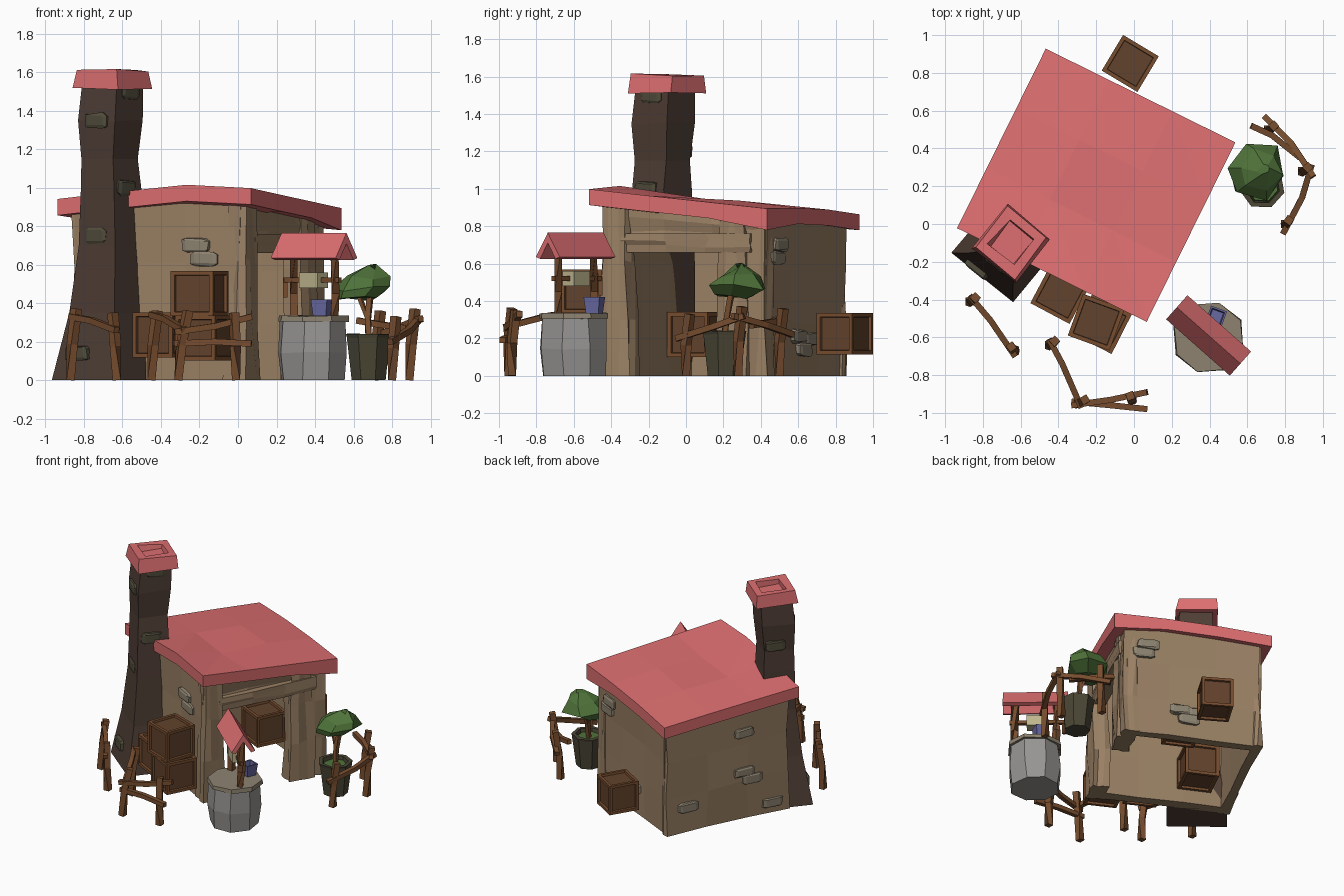
import bpy, bmesh, math, random
from mathutils import Vector, Matrix

if "Cube" in bpy.data.objects:
    bpy.data.objects.remove(bpy.data.objects["Cube"])

random.seed(4)
rnd = lambda a: random.uniform(-a, a)


def mat(name, r, g, b):
    m = bpy.data.materials.new(name)
    m.diffuse_color = [(c / 255) ** 2.2 for c in (r, g, b)] + [1]
    m.use_nodes = True
    m.node_tree.nodes["Principled BSDF"].inputs["Base Color"].default_value = m.diffuse_color
    return m


ROOF = mat("red_roof", 220, 110, 112)
WALL = mat("plaster", 152, 127, 100)
CHIM = mat("dark_brick", 80, 64, 56)
WOOD = mat("wood", 118, 78, 50)
PANEL = mat("dark_wood", 98, 68, 48)
STONE = mat("wall_stone", 140, 130, 112)
MOSS = mat("chimney_stone", 82, 78, 62)
GREY = mat("well_stone", 150, 148, 146)
LEAF = mat("leaf", 80, 114, 60)
POT = mat("pot", 76, 72, 56)
BLUE = mat("bucket", 104, 104, 160)
ROPE = mat("rope", 190, 180, 140)

# The house is turned about z; local x points out of the doorway
HOUSE = Matrix.Translation((-0.2, 0.205, 0)) @ Matrix.Rotation(math.radians(-26.3), 4, 'Z')


def finish(name, bm, material, matrix=None):
    if matrix:
        bm.transform(matrix)
    bmesh.ops.recalc_face_normals(bm, faces=bm.faces)
    me = bpy.data.meshes.new(name)
    bm.to_mesh(me)
    bm.free()
    me.materials.append(material)
    ob = bpy.data.objects.new(name, me)
    bpy.context.collection.objects.link(ob)
    return ob


def skin(bm, rings):
    rings = [[bm.verts.new(p) for p in r] for r in rings]
    n = len(rings[0])
    for a, b in zip(rings, rings[1:]):
        for i in range(n):
            bm.faces.new((a[i], a[(i + 1) % n], b[(i + 1) % n], b[i]))
    bm.faces.new(rings[0])
    bm.faces.new(rings[-1])


def lathe(name, rings, n, rot, material, jitter=0.0):
    """rings: (centre x, centre y, z, half width a, half width b)"""
    bm, out, R = bmesh.new(), [], Matrix.Rotation(math.radians(rot), 3, 'Z')
    k = 1 / math.cos(math.pi / n)
    for cx, cy, z, a, b in rings:
        ring = []
        for i in range(n):
            t = math.tau * (i + .5) / n
            p = R @ Vector((a * k * math.cos(t), b * k * math.sin(t), 0))
            ring.append(p + Vector((cx + rnd(jitter), cy + rnd(jitter), z + (rnd(jitter) if z > 0 else 0))))
        out.append(ring)
    skin(bm, out)
    return finish(name, bm, material)


def bar(name, pts, w, material=WOOD):
    """Square stick along a few points"""
    pts = [Vector(p) for p in pts]
    bm, rings = bmesh.new(), []
    for i, p in enumerate(pts):
        d = pts[min(i + 1, len(pts) - 1)] - pts[max(i - 1, 0)]
        q = d.to_track_quat('Z', 'Y')
        rings.append([p + q @ Vector((x * w / 2, y * w / 2, 0))
                      for x, y in ((-1, -1), (1, -1), (1, 1), (-1, 1))])
    skin(bm, rings)
    return finish(name, bm, material)


def roof_h(u, v):
    a, b = u / .56, v / .53
    f = lambda s, t: (1 + s * a) * (1 + t * b) / 4
    return .945 * f(-1, -1) + 1.0 * f(1, -1) + .89 * f(1, 1) + .865 * f(-1, 1) + .015 * (1 - a * a)


def wall(name, u0, u1, v0, v1, z0=0, z1=None, flare=0.0, jit=.012):
    bm = bmesh.new()
    bmesh.ops.create_cube(bm, size=1)
    bmesh.ops.subdivide_edges(bm, edges=bm.edges, cuts=2, use_grid_fill=True)
    for p in bm.verts:
        x, y, t = p.co + Vector((.5, .5, .5))
        u, v = u0 + x * (u1 - u0), v0 + y * (v1 - v0)
        s = 1 + flare * (1 - t)
        u, v = u + (s - 1) * (u - (u0 + u1) / 2), v + (s - 1) * (v - (v0 + v1) / 2)
        top = roof_h(u, v) - .06 if z1 is None else z1
        p.co = (u + rnd(jit), v + rnd(jit), z0 + t * (top - z0) + (rnd(jit) if 0 < t < 1 else 0))
    finish(name, bm, WALL, HOUSE)


# Walls: three solid sides, and a doorway side of pillars and a lintel
wall("left_wall", -.5, -.43, -.48, .48)
wall("front_wall", -.48, .48, -.48, -.41)
wall("back_wall", -.48, .46, .41, .48)
wall("doorway_pillar_left", .40, .50, -.48, -.34, flare=.25)
wall("doorway_pillar_right", .40, .49, .22, .36, flare=.4)
wall("doorway_corner_pillar", .38, .48, .36, .48, flare=.1)
wall("doorway_header", .40, .47, -.42, .44, z0=.70)
wall("lintel", .41, .50, -.36, .40, .66, .76)

# Roof slab, with a dent near the front corner
bm = bmesh.new()
bmesh.ops.create_grid(bm, x_segments=3, y_segments=3, size=1)
bmesh.ops.triangulate(bm, faces=bm.faces[:])
for p in bm.verts:
    x, y = p.co.x, p.co.y
    inner = abs(x) < .9 and abs(y) < .9
    dent = -.03 if inner and x > 0 and y < 0 else .02 if x > 0 and y < -.9 and x < .9 else 0
    u, v = .56 * x, .53 * y
    p.co = (u, v, roof_h(u, v) + dent + rnd(.012 if inner else .005))
new = bmesh.ops.extrude_face_region(bm, geom=bm.faces[:])
for p in [g for g in new["geom"] if isinstance(g, bmesh.types.BMVert)]:
    p.co.z -= .115 if p.co.x > .5 and p.co.y > .4 else .085
finish("roof", bm, ROOF, HOUSE)

# Chimney and hollow cap
lathe("chimney", [(-.72, -.185, 0, .21, .13), (-.68, -.15, .35, .15, .125), (-.66, -.13, .70, .125, .12),
                  (-.66, -.13, 1.0, .112, .11), (-.665, -.125, 1.15, .10, .105), (-.66, -.12, 1.35, .12, .118),
                  (-.65, -.11, 1.56, .115, .115)], 4, -39, CHIM, .006)
lathe("chimney_cap", [(-.65, -.1, 1.515, .145, .145), (-.65, -.1, 1.61, .135, .135), (-.65, -.1, 1.61, .085, .085),
                      (-.65, -.1, 1.57, .08, .08)], 4, -39, ROOF, .008)


def brick(name, x, y, z, rot, material, w=.12, h=.06):
    bm = bmesh.new()
    bmesh.ops.create_cube(bm, size=1)
    bmesh.ops.bevel(bm, geom=bm.edges[:], offset=.15, segments=1, affect='EDGES')
    for p in bm.verts:
        p.co = (p.co.x * w + rnd(.006), p.co.y * .045, p.co.z * h + rnd(.006))
    finish(name, bm, material, Matrix.Translation((x, y, z)) @ Matrix.Rotation(math.radians(rot), 4, 'Z'))


# Stones showing through the plaster, in house coordinates (u, v, z, turn)
for i, (u, v, z, r) in enumerate([(.22, -.482, .70, 0), (.27, -.482, .63, 0), (-.30, -.482, .10, 0),
                                  (.31, .48, .70, 0), (.34, .48, .63, 0), (.02, .482, .14, 0), (-.05, .482, .20, 0),
                                  (.08, .482, .21, 0), (-.5, -.13, .36, 90), (-.5, -.19, .30, 90),
                                  (-.5, -.13, .66, 90), (-.5, .31, .19, 90), (-.5, -.35, .08, 90)]):
    p = HOUSE @ Vector((u, v, z))
    brick(f"wall_stone_{i}", p.x, p.y, z, r - 26.3, STONE, .15, .07)
for i, (x, y, z, r) in enumerate([(-.73, -.21, 1.35, -39), (-.57, -.18, 1.50, 51), (-.73, -.21, .75, -39),
                                  (-.83, -.24, .14, -39), (-.59, -.21, 1.0, 51), (-.73, -.03, 1.2, 51)]):
    brick(f"chimney_stone_{i}", x, y, z, r, MOSS, .14, .075)


def crate(name, x, y, z, s, rot):
    bm = bmesh.new()
    bmesh.ops.create_cube(bm, size=s)
    faces = bm.faces[:]
    bmesh.ops.inset_individual(bm, faces=faces, thickness=s * .13, depth=0)
    bmesh.ops.inset_individual(bm, faces=faces, thickness=.003, depth=-.016)
    for f in faces:
        f.material_index = 1
    ob = finish(name, bm, WOOD, Matrix.Translation((x, y, z)) @ Matrix.Rotation(math.radians(rot), 4, 'Z'))
    ob.data.materials.append(PANEL)


for i, c in enumerate([(-.39, -.37, .235, .235, -28), (-.17, -.53, .22, .235, -27), (-.20, -.52, .45, .235, -20),
                       (-.02, .85, .225, .22, -31), (-.53, .06, .22, .24, -26), (-.075, .42, .24, .23, -26)]):
    crate(f"crate_{i}", *c)

# Fences: leaning posts and bent rails
posts = [(-.87, -.41, .03, .37), (-.63, -.67, -.02, .35), (-.45, -.64, .03, .36), (-.31, -.95, .05, .36),
         (-.01, -.93, -.01, .35), (.71, .50, .03, .36), (.89, .28, .03, .37), (.80, 0, .02, .33)]
for i, (x, y, lean, h) in enumerate(posts):
    bar(f"fence_post_{i}", [(x, y, 0), (x + lean * .3, y, h * .5), (x + lean, y + .02, h)], .042)
rails = [[(-.87, -.38, .33), (-.76, -.51, .31), (-.63, -.70, .26)],
         [(-.45, -.61, .34), (-.38, -.74, .32), (-.28, -.97, .26)],
         [(-.33, -.96, .25), (-.12, -.93, .28), (.07, -.89, .33)],
         [(-.33, -.94, .19), (-.12, -.96, .20), (.07, -.98, .19)],
         [(.69, .57, .22), (.83, .43, .27), (.95, .25, .32)],
         [(.62, .52, .31), (.73, .47, .29), (.88, .35, .27)],
         [(.94, .31, .32), (.89, .14, .26), (.79, -.05, .20)]]
for i, r in enumerate(rails):
    bar(f"fence_rail_{i}", r, .032)

# Well: stone drum with a paler slab on top
lathe("well", [(.39, -.6, 0, .155, .16), (.39, -.6, .14, .17, .175), (.395, -.6, .31, .165, .17)],
      8, 5, GREY, .008)
lathe("well_top", [(.395, -.6, .305, .18, .18), (.395, -.6, .335, .176, .176)], 8, 5, STONE, .004)
W = Matrix.Translation((.395, -.59, 0)) @ Matrix.Rotation(math.radians(-41.5), 4, 'Z')
wp = lambda *p: W @ Vector(p)
for s in (-1, 1):
    bar(f"well_post_{s}", [wp(s * .14, 0, .3), wp(s * .145, .005, .45), wp(s * .14, 0, .72)], .04)
bar("well_axle", [wp(-.2, 0, .52), wp(.18, 0, .52)], .025)
bar("well_rope_roll", [wp(-.07, 0, .52), wp(.06, 0, .52)], .08, ROPE)
bar("well_crank", [wp(-.2, 0, .53), wp(-.2, 0, .43)], .022)
# Gabled well roof, folded from one thick sheet
bm = bmesh.new()
skin(bm, [[(x, y, z) for y, z in ((-.085, .635), (0, .765), (.085, .635), (.055, .625), (0, .71), (-.055, .625))]
          for x in (-.225, .225)])
finish("well_roof", bm, ROOF, W)
lathe("bucket", [(.435, -.49, .33, .035, .035), (.435, -.49, .42, .045, .045), (.435, -.49, .42, .035, .035),
                 (.435, -.49, .36, .03, .03)], 4, -20, BLUE)

# Potted shrub
lathe("pot", [(.68, .2, 0, .08, .08), (.68, .2, .22, .105, .105), (.68, .2, .24, .11, .11), (.68, .2, .24, .085, .085),
              (.68, .2, .20, .08, .08)], 7, 10, POT, .003)
lathe("pot_plants", [(.68, .2, .19, .08, .08), (.68, .2, .215, .075, .075)], 7, 10, LEAF)
bar("trunk", [(.68, .2, .18), (.675, .22, .32), (.69, .25, .48)], .028)
bar("branch", [(.675, .22, .32), (.62, .25, .46)], .02)
lathe("foliage", [(.61, .26, .425, .09, .09), (.645, .28, .475, .145, .135), (.68, .285, .54, .10, .09),
                  (.69, .29, .59, .02, .02)], 6, 20, LEAF, .018)
